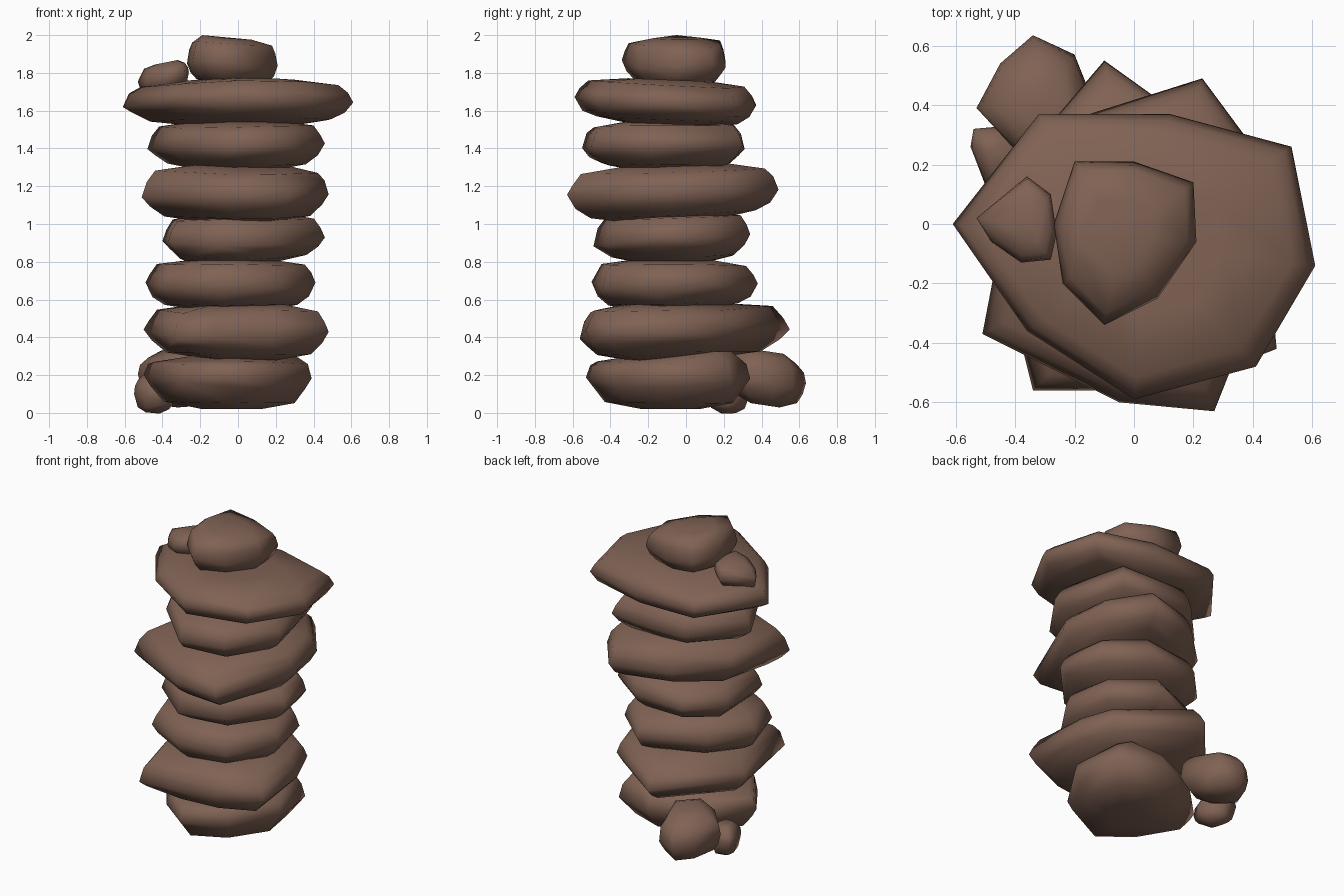
import bpy, bmesh, random

if "Cube" in bpy.data.objects:
    bpy.data.objects.remove(bpy.data.objects["Cube"])

random.seed(4)
stone = bpy.data.materials.new("brown stone")
stone.diffuse_color = (0.215, 0.122, 0.088, 1)
stone.use_nodes = True
stone.node_tree.nodes["Principled BSDF"].inputs["Base Color"].default_value = stone.diffuse_color


def rock(name, z0, z1, outline, tilt=(0, 0), low=0.78, high=0.87, mid=0.47,
         jitter=0.025, peaks=()):
    """Rounded stone: hull of stacked rings following the widest outline."""
    cx = sum(p[0] for p in outline) / len(outline)
    cy = sum(p[1] for p in outline) / len(outline)
    h = z1 - z0
    rings = [(0.35, z0, 0), (low, z0 + 0.13 * h, 0.008),
             (0.92, z0 + (mid - 0.17) * h, 0.01),
             (1.0, z0 + mid * h, jitter),
             (0.95, z0 + (mid + 0.24) * h, 0.01),
             (high, z1 - 0.12 * h, 0.01), (0.45, z1 - 0.01 * h, 0)]
    bm = bmesh.new()
    for scale, z, wobble in rings:
        for x, y in outline:
            dx, dy = (x - cx) * scale, (y - cy) * scale
            dz = dx * tilt[0] + dy * tilt[1] + random.uniform(-wobble, wobble)
            bm.verts.new((cx + dx, cy + dy, z + dz))
    for p in peaks:
        bm.verts.new(p)
    res = bmesh.ops.convex_hull(bm, input=bm.verts)
    junk = {v for v in res["geom_interior"] + res["geom_unused"]
            if isinstance(v, bmesh.types.BMVert)}
    bmesh.ops.delete(bm, geom=list(junk), context='VERTS')
    bmesh.ops.recalc_face_normals(bm, faces=bm.faces)
    for f in bm.faces:
        f.smooth = True
    me = bpy.data.meshes.new(name)
    bm.to_mesh(me)
    bm.free()
    me.materials.append(stone)
    ob = bpy.data.objects.new(name, me)
    bpy.context.collection.objects.link(ob)


# stacked slabs, bottom to top
rock("slab_1", 0.02, 0.305, [(-.5, -.03), (-.3, -.33), (-.06, -.53), (.2, -.39),
     (.39, -.1), (.33, .24), (.05, .34), (-.28, .2)], mid=0.57,
     peaks=[(.27, .16, .325), (.22, .24, .325)])
rock("slab_2", 0.28, 0.58, [(-.34, -.56), (-.14, -.56), (.2, -.53), (.48, -.42),
     (.44, 0), (.36, .22), (-.1, .55), (-.5, .08)], tilt=(0, .02))
rock("slab_3", 0.54, 0.815, [(-.49, -.05), (-.4, -.34), (-.1, -.5), (.22, -.44),
     (.41, -.15), (.35, .15), (.1, .38), (-.3, .2)])
rock("slab_4", 0.79, 1.06, [(-.4, .12), (-.37, -.28), (-.1, -.49), (.2, -.42),
     (.46, -.15), (.4, .15), (.15, .34), (-.2, .33)], tilt=(.02, .02))
rock("slab_5", 1.01, 1.32, [(-.51, -.37), (-.05, -.6), (.27, -.63), (.48, -.1),
     (.43, .22), (.23, .49), (-.15, .37), (-.42, .1)], tilt=(-.01, .04))
rock("slab_6", 1.28, 1.55, [(-.48, 0), (-.35, -.26), (-.05, -.55), (.25, -.5),
     (.46, -.2), (.34, .3), (.05, .31), (-.2, .3)])
rock("slab_7", 1.515, 1.765, [(-.61, 0), (-.32, .37), (.12, .37), (.53, .26),
     (.61, -.14), (.41, -.48), (0, -.59), (-.36, -.36)], tilt=(0, -.04), high=0.86)

# stones resting on top
rock("top_stone", 1.72, 1.985, [(-.2, .21), (0, .21), (.2, .14), (.21, -.06),
     (.08, -.25), (-.1, -.34), (-.24, -.2), (-.27, 0)], tilt=(-.06, 0),
     low=.78, high=.88, peaks=[(-.19, -.05, 2.0)])
rock("top_pebble", 1.70, 1.86, [(-.53, .02), (-.36, .16), (-.28, .1), (-.26, -.03),
     (-.28, -.12), (-.38, -.13), (-.48, -.06)], tilt=(.2, 0), jitter=.015, high=.8)

# stones at the foot
rock("foot_boulder", 0.04, 0.33, [(-.34, .635), (-.2, .57), (-.16, .47), (-.11, .31),
     (-.28, .2), (-.4, .25), (-.53, .39), (-.45, .54)], tilt=(0, -.15), high=.75)
rock("foot_pebble", 0.0, 0.2, [(-.54, .32), (-.43, .33), (-.34, .22), (-.38, .11),
     (-.5, .13), (-.55, .26)], tilt=(-.1, 0), jitter=.015, low=.8, high=.75)
